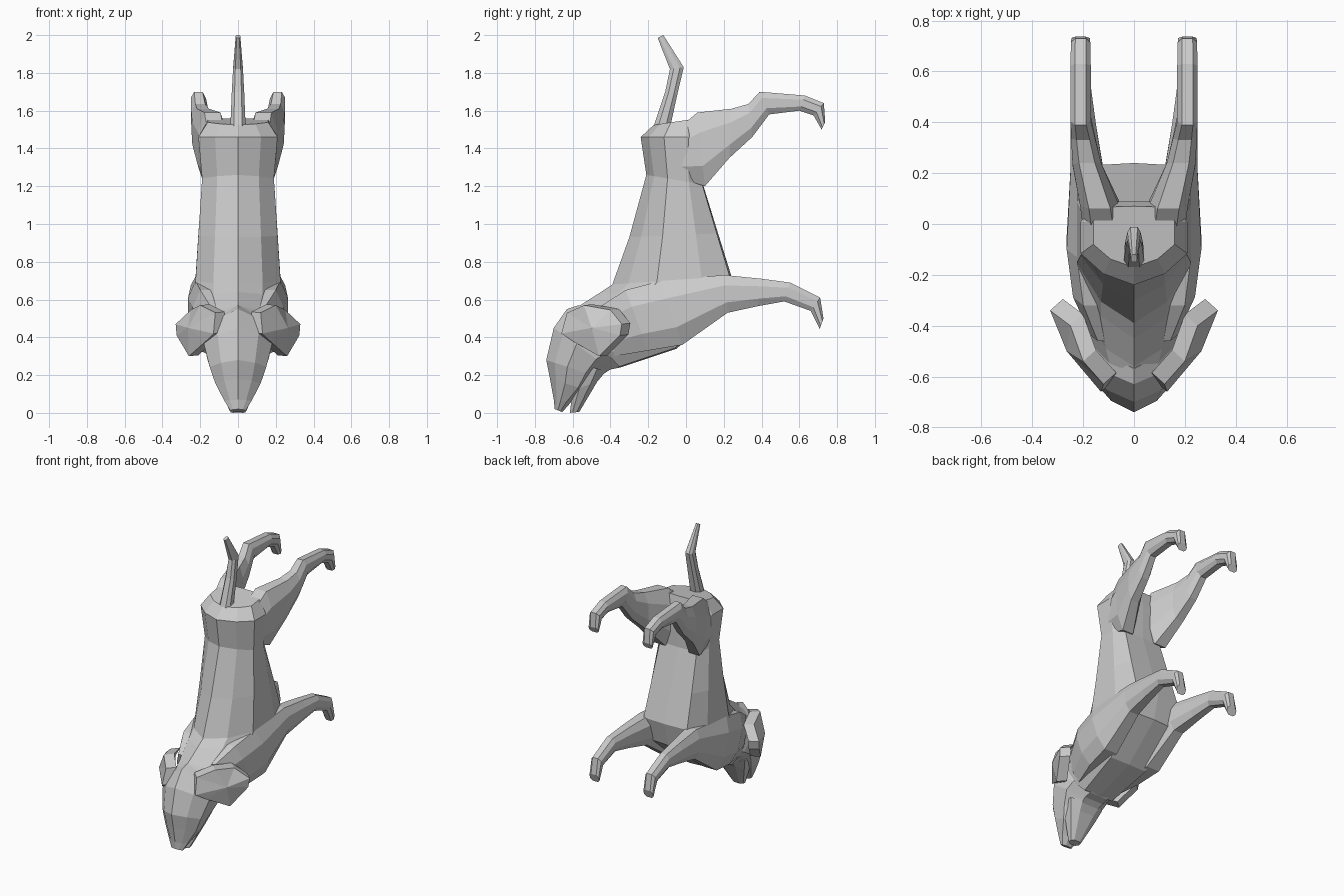
import bpy, bmesh
from mathutils import Vector

# Cross-sections as (height factor, width factor) pairs
BARREL = [(1, 0), (.73, .58), (.25, 1), (-.5, 1), (-.97, .75),
          (-1, 0), (-.97, -.75), (-.5, -1), (.25, -1), (.73, -.58)]
LIMB = [(1, .55), (.45, 1), (-.45, 1), (-1, .55), (-1, -.55), (-.45, -1), (.45, -1), (1, -.55)]
HEAD = [(1, 0), (.68, .6), (.2, 1), (-.5, .9), (-1, .4),
        (-1, -.4), (-.5, -.9), (.2, -1), (.68, -.6)]


def finish(name, bm):
    bmesh.ops.recalc_face_normals(bm, faces=bm.faces)
    mesh = bpy.data.meshes.new(name)
    bm.to_mesh(mesh)
    bm.free()
    ob = bpy.data.objects.new(name, mesh)
    bpy.context.collection.objects.link(ob)
    return ob


def loft(name, rings, section, side=1):
    """Each ring: upper y, z, lower y, z, centre x, half width."""
    bm = bmesh.new()
    loops = []
    for ay, az, by, bz, cx, w in rings:
        mid = Vector((cx, (ay + by) / 2, (az + bz) / 2))
        half = Vector((0, (ay - by) / 2, (az - bz) / 2))
        loop = []
        for t, s in section:
            p = mid + half * t + Vector((w * s, 0, 0))
            p.x *= side
            loop.append(bm.verts.new(p))
        loops.append(loop)
    n = len(section)
    for a, b in zip(loops, loops[1:]):
        for i in range(n):
            j = (i + 1) % n
            bm.faces.new((a[i], a[j], b[j], b[i]))
    bm.faces.new(loops[0])
    bm.faces.new(loops[-1])
    return finish(name, bm)


# Trunk from rump down to neck
loft("body", [
    (-.17, 1.525, .07, 1.56, 0, .16),
    (-.24, 1.46, .09, 1.46, 0, .21),
    (-.21, 1.26, .09, 1.21, 0, .19),
    (-.30, .93, .17, .95, 0, .21),
    (-.39, .68, .24, .725, 0, .225),
    (-.45, .64, .20, .56, 0, .225),
    (-.56, .57, -.05, .34, 0, .19),
    (-.62, .54, -.35, .24, 0, .15)], BARREL)

# Skull and upper muzzle
loft("head", [
    (-.57, .57, -.28, .28, 0, .15),
    (-.63, .55, -.35, .24, 0, .175),
    (-.70, .45, -.40, .23, 0, .18),
    (-.74, .28, -.46, .19, 0, .15),
    (-.72, .18, -.52, .12, 0, .12),
    (-.70, .07, -.61, .055, 0, .072),
    (-.695, .02, -.655, .004, 0, .042)], HEAD)

# Lower jaw
loft("jaw", [
    (-.60, .26, -.42, .225, 0, .13),
    (-.60, .12, -.47, .165, 0, .10),
    (-.615, .0, -.565, .005, 0, .04)], LIMB)

# Bent tail
loft("tail", [
    (-.17, 1.52, -.08, 1.53, 0, .04),
    (-.11, 1.70, -.045, 1.69, 0, .033),
    (-.085, 1.82, -.012, 1.83, 0, .026),
    (-.15, 1.985, -.12, 2.0, 0, .012)], LIMB)

front_leg = [
    (-.46, .56, -.38, .30, .11, .06),
    (-.32, .65, -.20, .33, .15, .09),
    (-.13, .70, -.02, .36, .175, .09),
    (.20, .73, .22, .53, .185, .065),
    (.40, .71, .38, .565, .20, .05),
    (.55, .69, .52, .59, .21, .04),
    (.71, .61, .66, .54, .21, .038),
    (.728, .50, .708, .445, .21, .036)]
back_leg = [
    (-.12, 1.44, -.06, 1.25, .11, .08),
    (.06, 1.59, .10, 1.20, .135, .077),
    (.24, 1.61, .23, 1.35, .185, .057),
    (.33, 1.635, .35, 1.46, .20, .047),
    (.39, 1.70, .44, 1.58, .21, .04),
    (.63, 1.68, .60, 1.60, .21, .04),
    (.73, 1.64, .675, 1.575, .21, .038),
    (.737, 1.54, .718, 1.50, .21, .036)]

# Floppy ear outline around a raised centre
ear_outline = [(.13, -.66, .42), (.12, -.63, .53), (.20, -.54, .57), (.25, -.40, .545),
               (.33, -.34, .47), (.325, -.35, .41), (.26, -.46, .30), (.17, -.60, .38)]
ear_centre = (.265, -.50, .45)


def ear(name, side):
    bm = bmesh.new()
    inward = Vector((-.05, .045, .005))
    layers = []
    for off in (Vector(), inward):
        pts = [Vector(p) + off for p in ear_outline + [ear_centre]]
        layers.append([bm.verts.new((p.x * side, p.y, p.z)) for p in pts])
    n = len(ear_outline)
    outer, inner = layers
    for i in range(n):
        j = (i + 1) % n
        bm.faces.new((outer[i], outer[j], outer[n]))
        bm.faces.new((inner[j], inner[i], inner[n]))
        bm.faces.new((outer[j], outer[i], inner[i], inner[j]))
    finish(name, bm)


# Paired parts
for label, side in (("right", 1), ("left", -1)):
    loft("front_leg_" + label, front_leg, LIMB, side)
    loft("back_leg_" + label, back_leg, LIMB, side)
    ear("ear_" + label, side)
